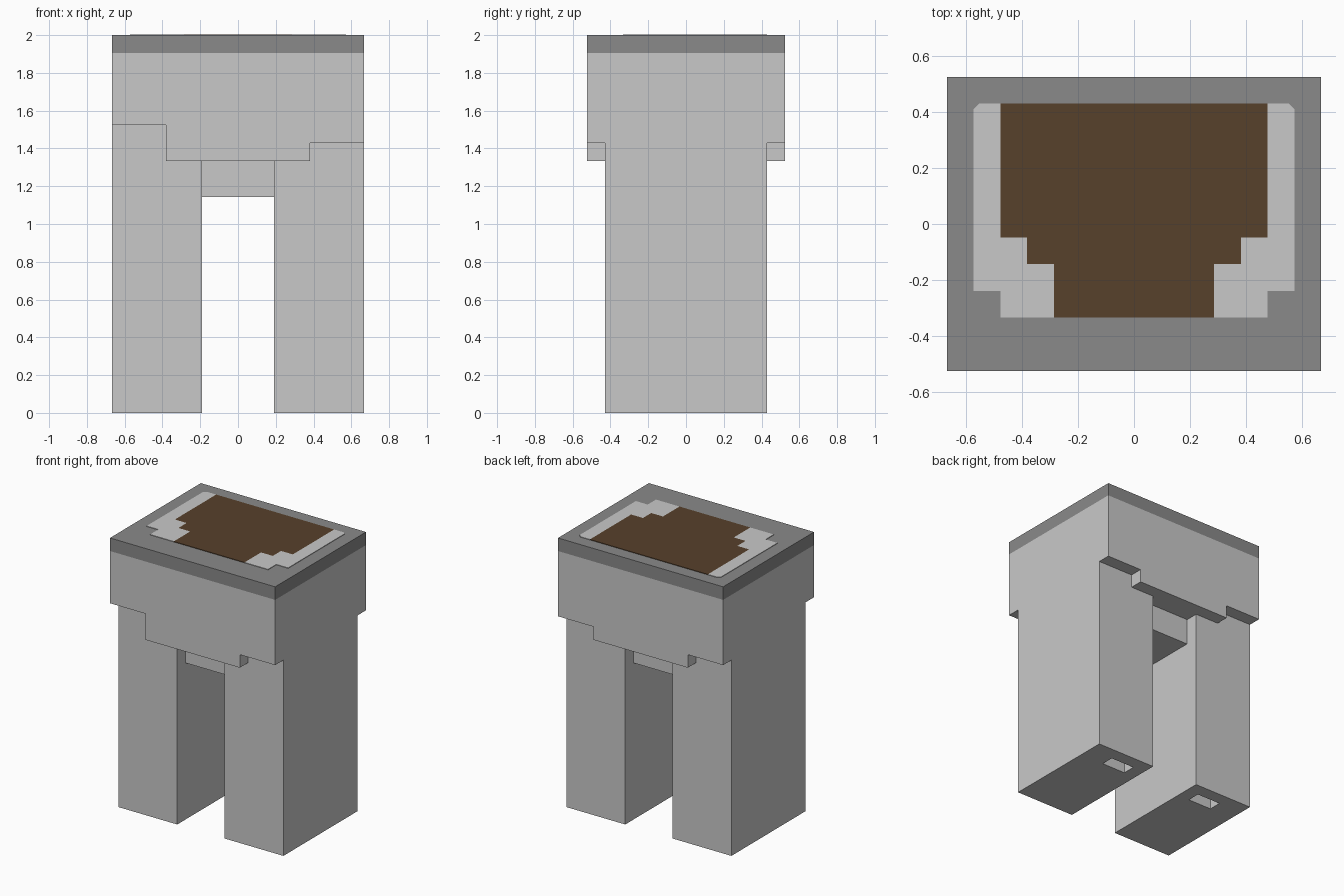
import bpy, bmesh

if "Cube" in bpy.data.objects:
    bpy.data.objects.remove(bpy.data.objects["Cube"])

U = 2 / 21  # one module: the model is 21 modules tall


def material(name, rgb):
    m = bpy.data.materials.new(name)
    m.diffuse_color = (*rgb, 1)
    m.use_nodes = True
    m.node_tree.nodes["Principled BSDF"].inputs["Base Color"].default_value = m.diffuse_color
    return m


LIGHT = material("light_grey", (0.584, 0.584, 0.584))
DARK = material("dark_grey", (0.254, 0.254, 0.254))
BROWN = material("brown", (0.095, 0.052, 0.024))


def prism(name, pts, axis, lo, hi, mat):
    """Extrude an outline (in modules) along y (xz outline) or z (xy outline)."""
    def place(p, d):
        return (p[0] * U, d * U, p[1] * U) if axis == "y" else (p[0] * U, p[1] * U, d * U)
    bm = bmesh.new()
    a = [bm.verts.new(place(p, lo)) for p in pts]
    b = [bm.verts.new(place(p, hi)) for p in pts]
    bm.faces.new(a)
    bm.faces.new(b)
    n = len(pts)
    for i in range(n):
        j = (i + 1) % n
        bm.faces.new((a[i], a[j], b[j], b[i]))
    bmesh.ops.recalc_face_normals(bm, faces=bm.faces[:])
    me = bpy.data.meshes.new(name)
    bm.to_mesh(me)
    bm.free()
    me.materials.append(mat)
    ob = bpy.data.objects.new(name, me)
    bpy.context.collection.objects.link(ob)
    return ob


def rect(x0, x1, v0, v1):
    return [(x0, v0), (x1, v0), (x1, v1), (x0, v1)]


def combine(base, other, operation):
    mod = base.modifiers.new("join", 'BOOLEAN')
    mod.operation = operation
    mod.solver = 'EXACT'
    mod.object = other
    bpy.context.view_layer.objects.active = base
    bpy.ops.object.modifier_apply(modifier=mod.name)
    bpy.data.objects.remove(other)


# Two legs joined by the upper block
body = prism("legs_and_body", [(-7, 0), (-2, 0), (-2, 14), (2, 14), (2, 0),
                               (7, 0), (7, 20), (-7, 20)], "y", -4.5, 4.5, LIGHT)


# Stepped aprons, front and back
def apron(left, right):
    return [(-7, left), (-4, left), (-4, 14), (4, 14), (4, right),
            (7, right), (7, 20), (-7, 20)]


combine(body, prism("front_apron", apron(16, 15), "y", -5.5, -4, LIGHT), 'UNION')
combine(body, prism("back_apron", apron(15, 15), "y", 4, 5.5, LIGHT), 'UNION')

# Recessed bridge between the legs
combine(body, prism("bridge", rect(-3, 3, 12, 16), "y", -3.5, 3.5, LIGHT), 'UNION')

# Slots under the feet
for x in (-5, 3):
    combine(body, prism("slot", rect(x, x + 2, 2.5, 3.5), "z", -1, 2, LIGHT), 'DIFFERENCE')

# Merge coplanar faces
bm = bmesh.new()
bm.from_mesh(body.data)
bmesh.ops.remove_doubles(bm, verts=bm.verts[:], dist=1e-5)
bmesh.ops.dissolve_limit(bm, angle_limit=0.01, verts=bm.verts[:], edges=bm.edges[:])
bm.to_mesh(body.data)
bm.free()

# Lid slab
prism("lid", rect(-7, 7, -5.5, 5.5), "z", 20, 21, DARK)

# Painted top: brown centre with light borders on both sides
TOP = 21.04
half = [(3, -3.5), (3, -1.5), (4, -1.5), (4, -0.5), (5, -0.5), (5, 4.5)]
prism("brown_panel", half + [(-x, y) for x, y in reversed(half)], "z", 21, TOP, BROWN)
border = half + [(6, 4.4), (6, -2.5), (5, -2.5), (5, -3.5)]
border[6:7] = [(5.8, 4.5), (6, 4.3)]
for side, s in (("right", 1), ("left", -1)):
    prism(side + "_border", [(s * x, y) for x, y in border], "z", 21, TOP, LIGHT)
